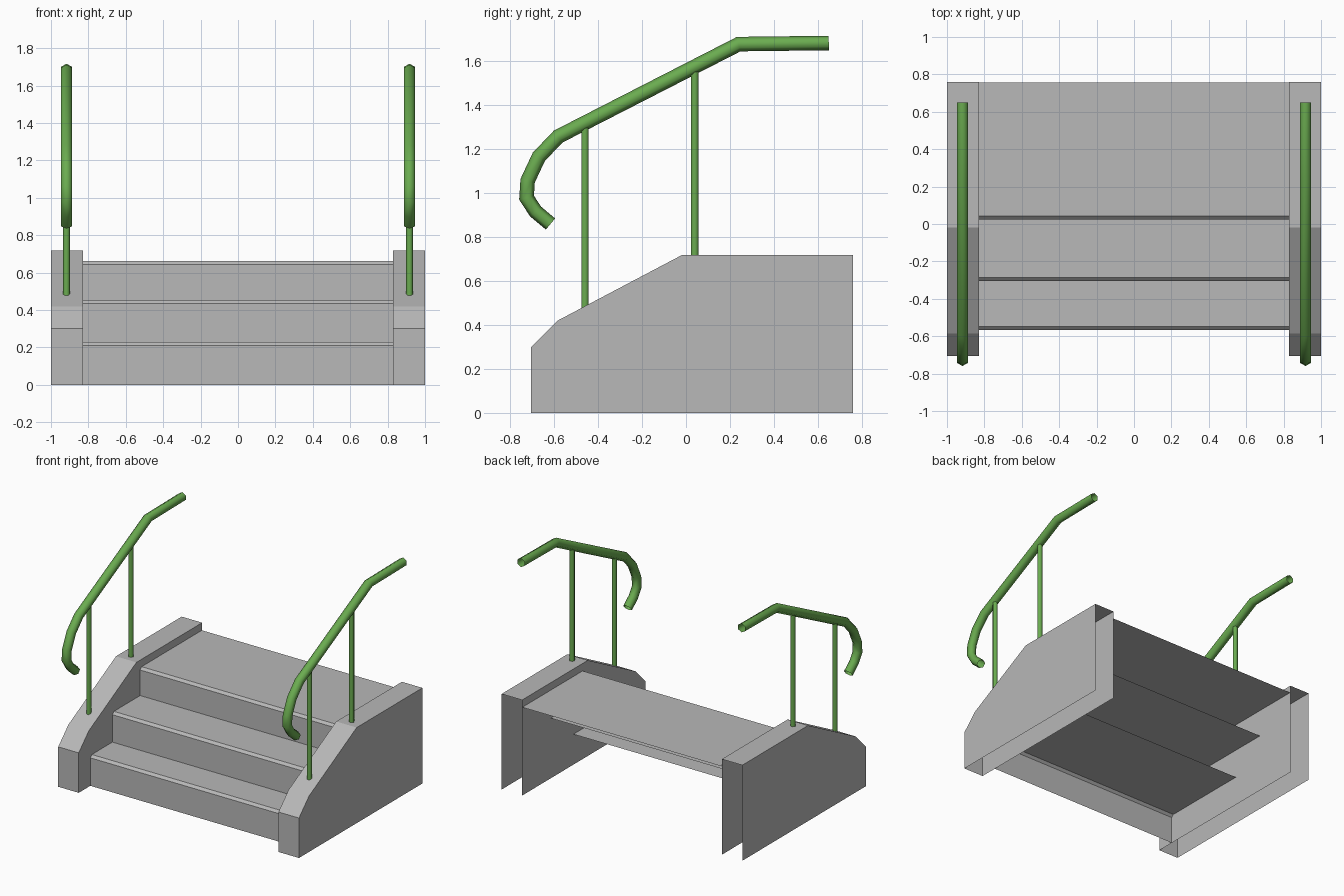
import bpy, bmesh, math
from mathutils import Vector

cube = bpy.data.objects.get("Cube")
if cube:
    bpy.data.objects.remove(cube, do_unlink=True)


def material(name, rgb):
    m = bpy.data.materials.new(name)
    m.use_nodes = True
    m.diffuse_color = (*rgb, 1)
    bsdf = next(n for n in m.node_tree.nodes if n.type == 'BSDF_PRINCIPLED')
    bsdf.inputs["Base Color"].default_value = (*rgb, 1)
    return m


concrete = material("concrete grey", (0.48, 0.48, 0.48))
paint = material("rail green", (0.145, 0.41, 0.08))


def finish(name, bm, mat, mirror=False, smooth=False):
    mesh = bpy.data.meshes.new(name)
    bm.to_mesh(mesh)
    bm.free()
    mesh.materials.append(mat)
    obj = bpy.data.objects.new(name, mesh)
    bpy.context.collection.objects.link(obj)
    if mirror:
        obj.modifiers.new("both sides", 'MIRROR').use_axis = (True, False, False)
    if smooth:
        bpy.ops.object.select_all(action='DESELECT')
        obj.select_set(True)
        bpy.context.view_layer.objects.active = obj
        bpy.ops.object.shade_smooth_by_angle(angle=math.radians(65))
    return obj


def ribbon(bm, profile, x0, x1):
    """Open sheet: a (y, z) profile stretched from x0 to x1."""
    a = [bm.verts.new((x0, y, z)) for y, z in profile]
    b = [bm.verts.new((x1, y, z)) for y, z in profile]
    for i in range(len(profile) - 1):
        bm.faces.new((a[i], b[i], b[i + 1], a[i + 1]))
    return a, b


def tube(name, path, x, radius, phase=0.0, sides=6):
    """Open-ended mitred tube along a (y, z) path."""
    pts = [Vector((x, y, z)) for y, z in path]
    bm = bmesh.new()
    rings = []
    for i, p in enumerate(pts):
        before = (p - pts[i - 1]).normalized() if i else (pts[1] - p).normalized()
        after = (pts[i + 1] - p).normalized() if i < len(pts) - 1 else before
        along = (before + after).normalized()
        across = Vector((0, -along.z, along.y)) / along.dot(before)
        ring = []
        for k in range(sides):
            a = phase + math.tau * k / sides
            offset = across * math.cos(a) + Vector((1, 0, 0)) * math.sin(a)
            ring.append(bm.verts.new(p + offset * radius))
        rings.append(ring)
    for r, s in zip(rings, rings[1:]):
        for k in range(sides):
            n = (k + 1) % sides
            bm.faces.new((r[k], r[n], s[n], s[k]))
    bmesh.ops.recalc_face_normals(bm, faces=bm.faces)
    return finish(name, bm, paint, mirror=True, smooth=True)


# Hollow side walls, open at the back and underneath
bm = bmesh.new()
wall = [(-0.705, 0), (-0.705, 0.30), (-0.585, 0.42), (-0.02, 0.718), (0.76, 0.718)]
inner, outer = ribbon(bm, wall, 0.83, 1.0)
for side, x in ((inner, 0.83), (outer, 1.0)):
    heel = bm.verts.new((x, 0.76, 0))
    loop = side + [heel]
    bm.faces.new(loop if x < 0.9 else loop[::-1])
for f in bm.faces:
    f.normal_update()
    if len(f.verts) > 4:
        outward = 1 if f.calc_center_median().x > 0.9 else -1
        if f.normal.x * outward < 0:
            f.normal_flip()
finish("side_wall", bm, concrete, mirror=True)

# Steps: riser, bevelled nosing and a deep tread running under the next step
names = ("lower_step", "middle_step", "upper_step")
fronts = (-0.567, -0.305, 0.024)
backs = (0.15, 0.42, 0.757)
tops = (0.228, 0.452, 0.662)
floor = 0
for name, front, back, top in zip(names, fronts, backs, tops):
    bm = bmesh.new()
    ribbon(bm, [(front, floor), (front, top - 0.018), (front + 0.018, top), (back, top)], -0.83, 0.83)
    finish(name, bm, concrete)
    floor = top

# Handrails with a curled front end
rail = [(0.65, 1.684), (0.24, 1.679), (-0.582, 1.258), (-0.67, 1.166), (-0.721, 1.057),
        (-0.726, 0.98), (-0.685, 0.917), (-0.617, 0.86)]
tube("handrail", rail, 0.917, 0.033)

# Posts
for name, y, low, high in (("front_post", -0.46, 0.478, 1.31), ("rear_post", 0.04, 0.715, 1.56)):
    tube(name, [(y, low), (y, high)], 0.917, 0.019, phase=math.pi / 6)
